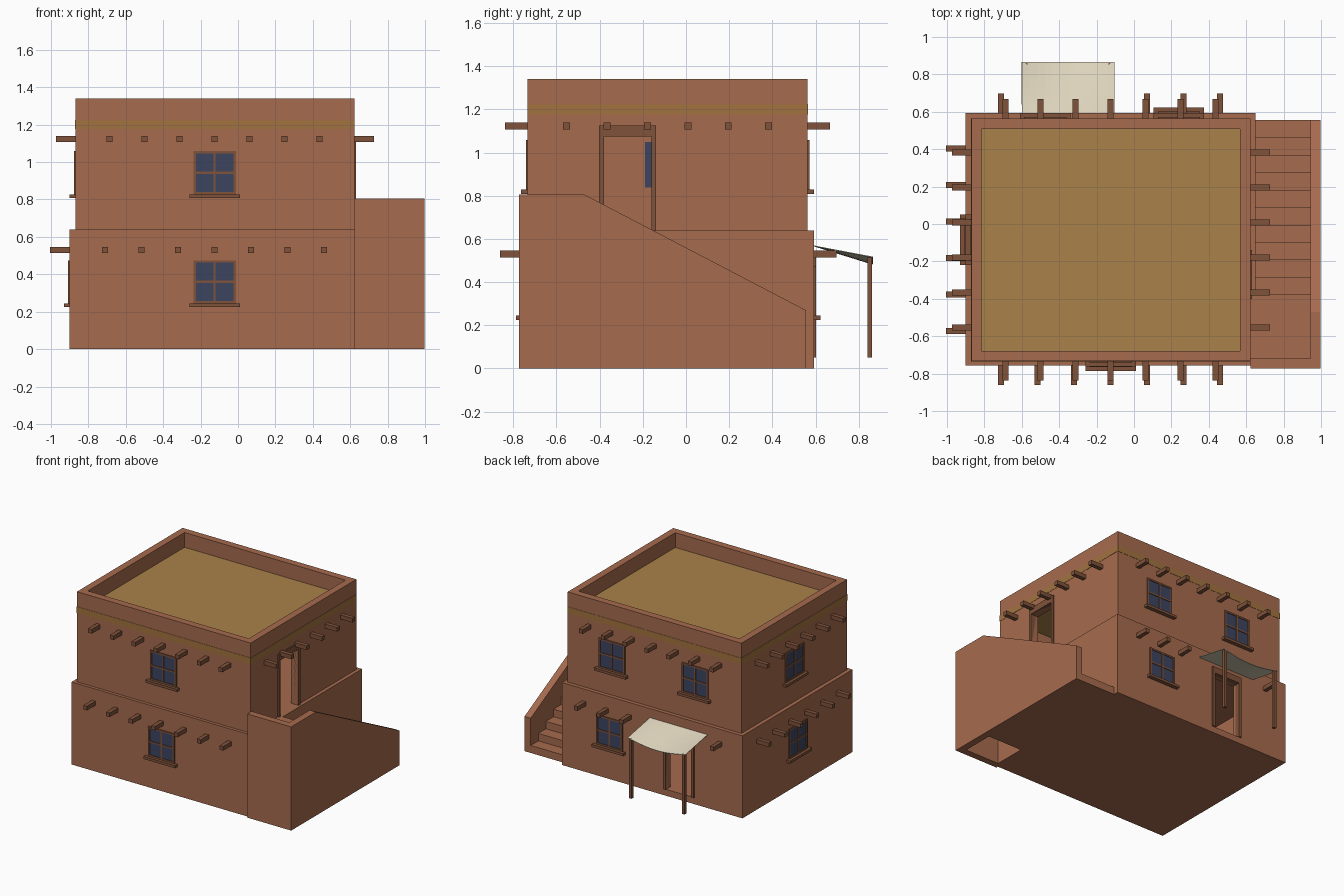
import bpy, bmesh, math

if "Cube" in bpy.data.objects:
    bpy.data.objects.remove(bpy.data.objects["Cube"])


def material(name, color):
    m = bpy.data.materials.new(name)
    m.diffuse_color = (*color, 1)
    m.use_nodes = True
    m.node_tree.nodes["Principled BSDF"].inputs["Base Color"].default_value = m.diffuse_color
    return m


ADOBE = material("adobe", (0.38, 0.147, 0.077))
WOOD = material("wood", (0.215, 0.085, 0.042))
GLASS = material("glass", (0.045, 0.06, 0.115))
STRAW = material("straw", (0.40, 0.223, 0.07))
BAND = material("ochre_band", (0.36, 0.17, 0.05))
CLOTH = material("cloth", (0.75, 0.68, 0.52))


def add_mesh(name, verts, faces, mat):
    me = bpy.data.meshes.new(name)
    me.from_pydata(verts, [], faces)
    bm = bmesh.new()
    bm.from_mesh(me)
    bmesh.ops.recalc_face_normals(bm, faces=bm.faces)
    bm.to_mesh(me)
    bm.free()
    ob = bpy.data.objects.new(name, me)
    bpy.context.collection.objects.link(ob)
    if mat:
        me.materials.append(mat)
    return ob


def prism(name, profile, x0, x1, mat):
    """Extrude a (y, z) profile along x."""
    n = len(profile)
    verts = [(x, y, z) for x in (x0, x1) for y, z in profile]
    faces = [tuple(range(n)), tuple(range(n, 2 * n))]
    faces += [(i, (i + 1) % n, n + (i + 1) % n, n + i) for i in range(n)]
    return add_mesh(name, verts, faces, mat)


def box(name, x, y, z, mat):
    (y0, y1), (z0, z1) = sorted(y), sorted(z)
    return prism(name, [(y0, z0), (y1, z0), (y1, z1), (y0, z1)], *sorted(x), mat)


def cut(ob, x, y, z):
    """Subtract a box from an object."""
    cutter = box("cutter", x, y, z, None)
    cutter.hide_render = True
    mod = ob.modifiers.new("cut", 'BOOLEAN')
    mod.operation, mod.solver, mod.object = 'DIFFERENCE', 'EXACT', cutter
    bpy.context.view_layer.objects.active = ob
    bpy.ops.object.modifier_apply(modifier=mod.name)
    bpy.data.objects.remove(cutter)


# Outer faces of each storey and wall thickness
LOWER = dict(left=-0.90, right=0.65, front=-0.757, back=0.593)
UPPER = dict(left=-0.87, right=0.622, front=-0.733, back=0.563)
WALL = 0.055
CX, CY = -0.125, -0.085
DOOR_X, DOOR_Y = -0.355, -0.27


def on_wall(name, storey, side, u, d, z, mat):
    """Box on a wall: u along the wall, d outward from its face."""
    sign = 1 if side in ("right", "back") else -1
    depth = [storey[side] + sign * v for v in d]
    x, y = (depth, u) if side in ("left", "right") else (u, depth)
    return box(name, x, y, z, mat)


# Storey shells with hollow rooms and door openings
lower = box("lower_storey", (LOWER["left"], LOWER["right"]),
            (LOWER["front"], LOWER["back"]), (0, 0.64), ADOBE)
cut(lower, (LOWER["left"] + WALL, LOWER["right"] - WALL),
    (LOWER["front"] + WALL, LOWER["back"] - WALL), (0.05, 0.58))
cut(lower, (DOOR_X - 0.11, DOOR_X + 0.11), (0.5, 0.7), (0.05, 0.485))
upper = box("upper_storey", (UPPER["left"], UPPER["right"]),
            (UPPER["front"], UPPER["back"]), (0.64, 1.34), ADOBE)
cut(upper, (UPPER["left"] + WALL, UPPER["right"] - WALL),
    (UPPER["front"] + WALL, UPPER["back"] - WALL), (0.5, 1.5))
cut(upper, (0.5, 0.7), (DOOR_Y - 0.11, DOOR_Y + 0.11), (0.5, 1.075))

# Roof and painted band
box("roof", (UPPER["left"] + 0.05, UPPER["right"] - 0.05),
    (UPPER["front"] + 0.05, UPPER["back"] - 0.05), (1.175, 1.225), STRAW)
for s in ("left", "right", "front", "back"):
    ends = ("front", "back") if s in ("left", "right") else ("left", "right")
    on_wall("band_" + s, UPPER, s, (UPPER[ends[0]] - 0.002, UPPER[ends[1]] + 0.002),
            (-0.01, 0.002), (1.176, 1.225), BAND)


# Windows: glass through the wall, frame, cross bars and sill
def window(storey, side, u, z):
    def part(name, a, b, d, lo, hi, mat=WOOD):
        on_wall("window_" + name, storey, side, (u + a, u + b), d, (z + lo, z + hi), mat)
    part("glass", -0.105, 0.105, (-WALL - 0.004, 0.003), 0.01, 0.22, GLASS)
    bar = (-0.01, 0.008)
    for a in (-0.113, 0.1):
        part("frame_side", a, a + 0.013, bar, 0, 0.23)
    for b in (0, 0.217):
        part("frame_rail", -0.1, 0.1, bar, b, b + 0.013)
    part("bar_upright", -0.006, 0.006, bar, 0.013, 0.217)
    part("bar_cross", -0.1, 0.1, bar, 0.109, 0.121)
    part("sill", -0.135, 0.135, (-0.01, 0.03), -0.02, 0)


for storey, z in ((LOWER, 0.245), (UPPER, 0.828)):
    window(storey, "front", CX, z)
    window(storey, "left", CY, z)
    window(storey, "back", 0.24, z)
window(UPPER, "back", -0.475, 0.828)


# Door frames
def door_frame(storey, side, u, z0, z1):
    for a in (-0.132, 0.11):
        on_wall("door_jamb", storey, side, (u + a, u + a + 0.022), (-0.03, 0.01), (z0, z1), WOOD)
    on_wall("door_lintel", storey, side, (u - 0.132, u + 0.132), (-0.03, 0.01), (z1, z1 + 0.05), WOOD)


door_frame(LOWER, "back", DOOR_X, 0.05, 0.485)
door_frame(UPPER, "right", DOOR_Y, 0.64, 1.075)

# Projecting roof beams, left out over the door canopy and the stairs
for storey, z, step in ((LOWER, 0.53, 0.195), (UPPER, 1.123, 0.187)):
    for side in ("front", "back", "left", "right"):
        if storey is LOWER and side == "right":
            continue
        count, mid = (7, CX) if side in ("front", "back") else (6, CY)
        for i in range(count):
            u = mid + (i - (count - 1) / 2) * step
            if storey is LOWER and side == "back" and abs(u - DOOR_X) < 0.25:
                continue
            on_wall("beam_" + side, storey, side, (u - 0.016, u + 0.016),
                    (-0.03, 0.104), (z - 0.016, z + 0.016), WOOD)

# Stairs: eleven solid steps, a landing slab and side walls
Y0, Y1, N = 0.555, -0.47, 11
run, rise = (Y0 - Y1) / N, 0.64 / N
for i in range(N):
    box("step", (0.64, 0.95), (Y0 - i * run, Y0 - (i + 1) * run), (0, (i + 1) * rise), ADOBE)
box("landing", (0.64, 0.95), (-0.73, Y1), (0.58, 0.64), ADOBE)
prism("stair_side_wall", [(-0.773, 0), (Y0, 0), (Y0, 0.27), (Y1, 0.805), (-0.773, 0.805)],
      0.945, 0.998, ADOBE)
box("stair_front_wall", (0.622, 0.945), (-0.773, -0.72), (0, 0.805), ADOBE)

# Sagging cloth canopy on two posts
NX, NY = 12, 6
verts = []
for j in range(NY + 1):
    for i in range(NX + 1):
        t, s = j / NY, i / NX
        verts.append((-0.6 + 0.495 * s, 0.59 + 0.275 * t,
                      0.57 - 0.052 * t - 0.033 * t * math.sin(math.pi * s)))
faces = [(k, k + 1, k + NX + 2, k + NX + 1)
         for j in range(NY) for i in range(NX) for k in [j * (NX + 1) + i]]
canopy = add_mesh("canopy", verts, faces, CLOTH)
canopy.modifiers.new("thickness", 'SOLIDIFY').thickness = 0.004
for x in (-0.58, -0.125):
    box("canopy_post", (x - 0.011, x + 0.011), (0.84, 0.862), (0.05, 0.515), WOOD)
